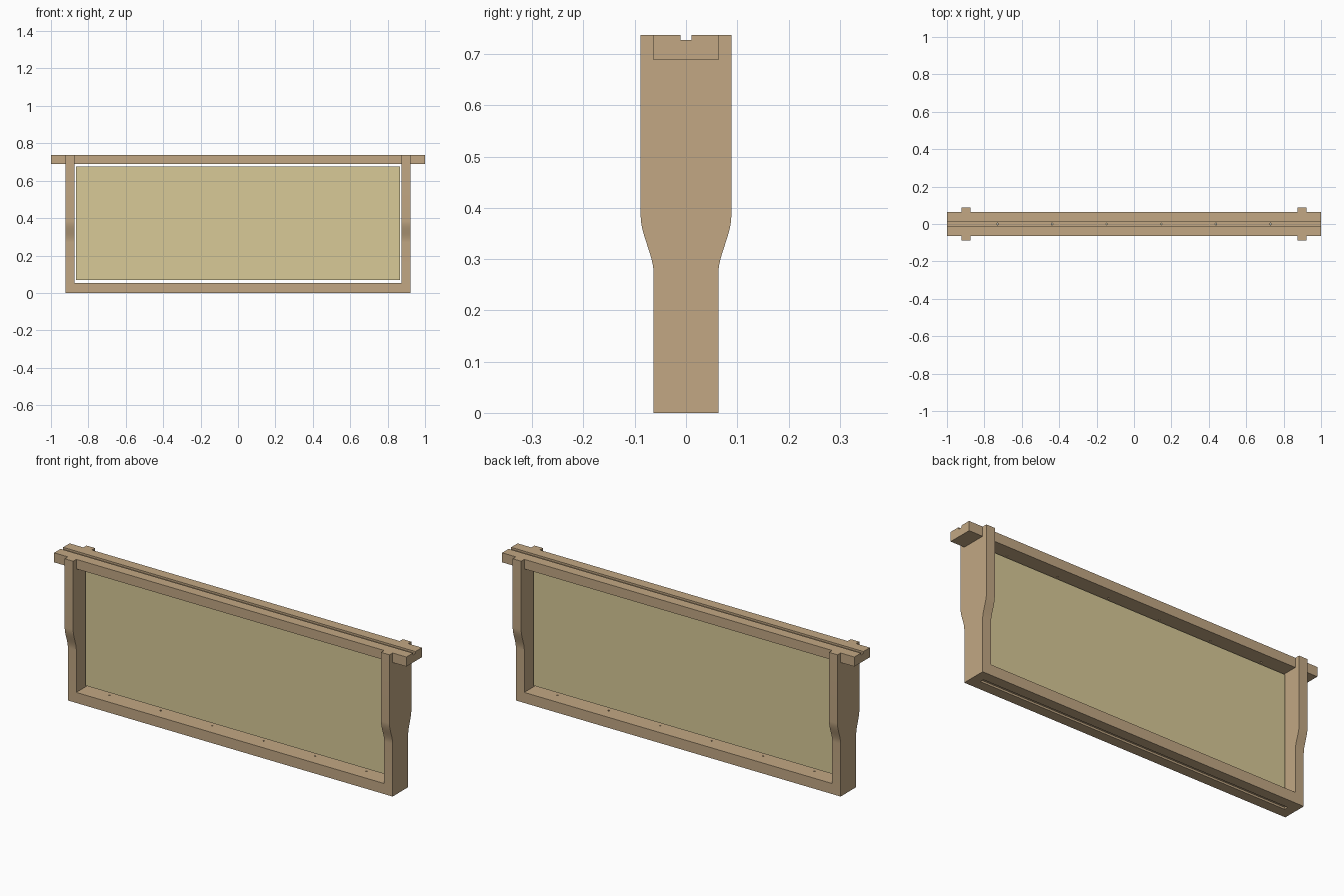
import bpy, bmesh, math
from mathutils import Matrix

if "Cube" in bpy.data.objects:
    bpy.data.objects.remove(bpy.data.objects["Cube"])


def material(name, color):
    m = bpy.data.materials.new(name)
    m.diffuse_color = color
    m.use_nodes = True
    m.node_tree.nodes["Principled BSDF"].inputs["Base Color"].default_value = m.diffuse_color
    return m


WOOD = material("wood", (0.54, 0.39, 0.23, 1))
WAX = material("wax", (0.69, 0.59, 0.31, 1))


def extrude_x(name, profile, x0, x1, mat):
    """Extrude a closed (y, z) profile from x0 to x1."""
    bm = bmesh.new()
    face = bm.faces.new([bm.verts.new((x0, y, z)) for y, z in profile])
    ext = bmesh.ops.extrude_face_region(bm, geom=[face])
    verts = [g for g in ext["geom"] if isinstance(g, bmesh.types.BMVert)]
    bmesh.ops.translate(bm, verts=verts, vec=(x1 - x0, 0, 0))
    bmesh.ops.recalc_face_normals(bm, faces=bm.faces)
    me = bpy.data.meshes.new(name)
    bm.to_mesh(me)
    bm.free()
    me.materials.append(mat)
    ob = bpy.data.objects.new(name, me)
    bpy.context.collection.objects.link(ob)
    return ob


def grooved(half_w, outer, inner, groove=0.0105, depth=0.01):
    """Bar section with a central groove in its outer face."""
    d = depth if outer > inner else -depth
    return [(-half_w, inner), (half_w, inner), (half_w, outer), (groove, outer),
            (groove, outer - d), (-groove, outer - d), (-groove, outer), (-half_w, outer)]


NARROW, WIDE = 0.063, 0.0885      # half depths
BAR_Z, TOP_Z, FLOOR_Z = 0.688, 0.737, 0.054
IN_X, OUT_X = 0.874, 0.922

# top bar with lugs, and bottom bar between the side bars
top_bar = extrude_x("top_bar", grooved(NARROW, TOP_Z, BAR_Z), -1, 1, WOOD)
bottom_bar = extrude_x("bottom_bar", grooved(NARROW, 0, FLOOR_Z), -IN_X, IN_X, WOOD)

# side bars: narrow foot, S-curve, wide shoulder, ears around the top bar
half = [(NARROW, 0)]
for i in range(13):
    t = i / 12
    half.append((NARROW + (WIDE - NARROW) * t * t * (3 - 2 * t), 0.27 + 0.115 * t))
half += [(WIDE, TOP_Z), (NARROW, TOP_Z), (NARROW, BAR_Z)]
profile = half + [(-y, z) for y, z in reversed(half)]
for name, s in (("left_side_bar", -1), ("right_side_bar", 1)):
    ob = extrude_x(name, profile, s * IN_X, s * OUT_X, WOOD)
    bpy.ops.object.select_all(action='DESELECT')
    ob.select_set(True)
    bpy.context.view_layer.objects.active = ob
    bpy.ops.object.shade_smooth_by_angle(angle=math.radians(20))

# foundation sheet
extrude_x("foundation_sheet", [(-0.003, 0.069), (0.003, 0.069), (0.003, 0.675), (-0.003, 0.675)],
          -0.865, 0.865, WAX)

# wire holes drilled through both bars
bm = bmesh.new()
for i in range(6):
    bmesh.ops.create_cone(bm, cap_ends=True, segments=12, radius1=0.0045, radius2=0.0045,
                          depth=1.0, matrix=Matrix.Translation((-0.73 + 0.292 * i, 0, 0.37)))
me = bpy.data.meshes.new("hole_cutter")
bm.to_mesh(me)
bm.free()
cutter = bpy.data.objects.new("hole_cutter", me)
bpy.context.collection.objects.link(cutter)
cutter.hide_render = True
cutter.display_type = 'WIRE'
for bar in (top_bar, bottom_bar):
    mod = bar.modifiers.new("wire_holes", 'BOOLEAN')
    mod.operation = 'DIFFERENCE'
    mod.solver = 'EXACT'
    mod.object = cutter
